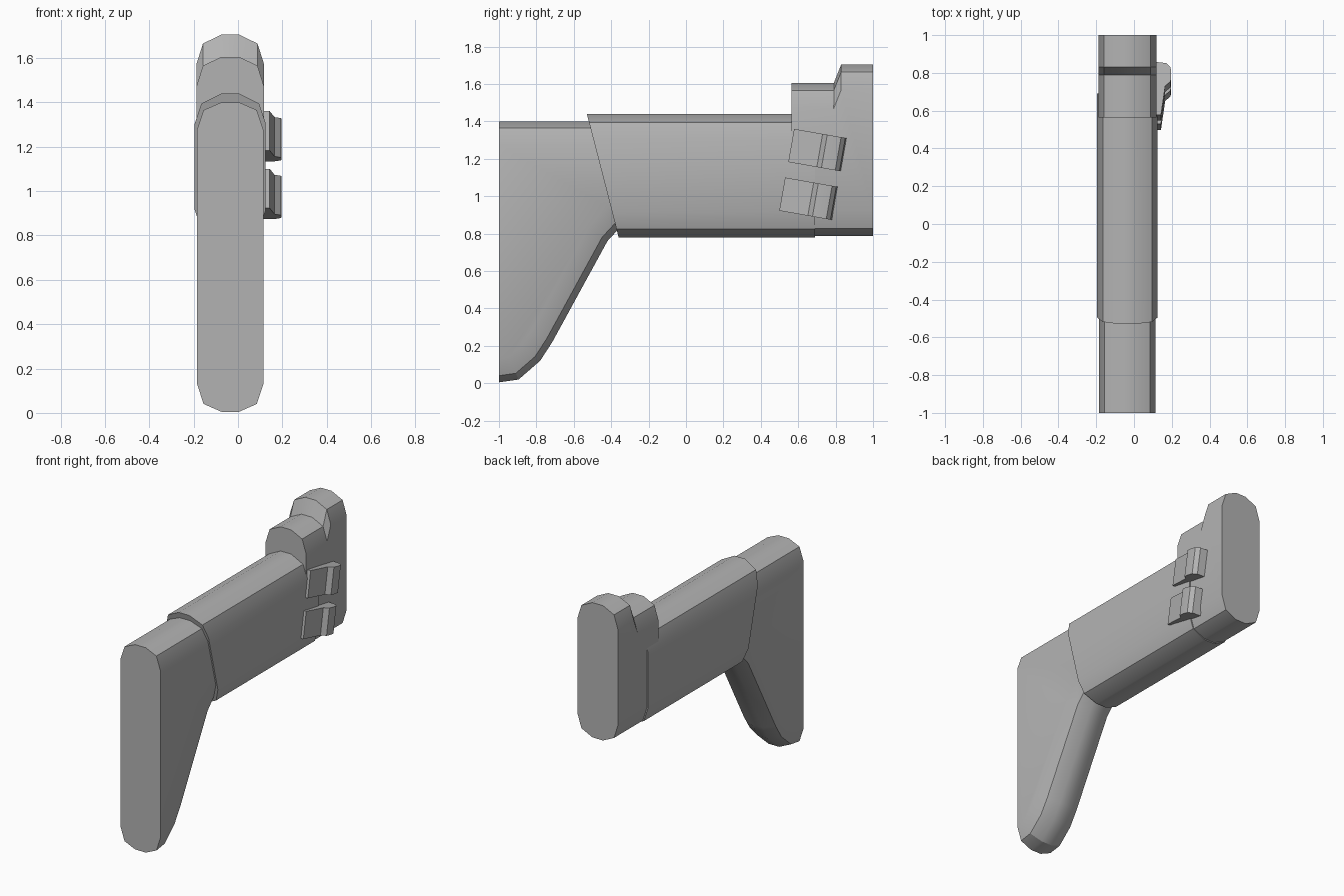
import bpy, bmesh, math
from mathutils import Vector
from mathutils.geometry import intersect_line_line_2d as _unused, normal

if "Cube" in bpy.data.objects:
    bpy.data.objects.remove(bpy.data.objects["Cube"])

grey = bpy.data.materials.new("matte grey")
grey.use_nodes = True
grey.diffuse_color = (0.45, 0.45, 0.45, 1)
grey.node_tree.nodes["Principled BSDF"].inputs["Base Color"].default_value = grey.diffuse_color

CENTRE = -0.035  # x of the body's middle plane


def inset(outline, weights, distance):
    """Move each edge of a counter-clockwise outline inward by weight * distance."""
    pts = [Vector(p) for p in outline]
    lines = []
    for i, p in enumerate(pts):
        d = (pts[(i + 1) % len(pts)] - p).normalized()
        lines.append((p + Vector((-d.y, d.x)) * weights[i] * distance, d))
    result = []
    for i in range(len(pts)):
        (a, da), (b, db) = lines[i - 1], lines[i]
        t = (b - a).cross(db) / da.cross(db)
        result.append(a + da * t)
    return result


def skin(name, layers):
    """Join equal rings of 3D points into a closed, smooth shaded solid."""
    bm = bmesh.new()
    rings = [[bm.verts.new(p) for p in ring] for ring in layers]
    n = len(rings[0])
    for a, b in zip(rings, rings[1:]):
        for i in range(n):
            j = (i + 1) % n
            bm.faces.new((a[i], a[j], b[j], b[i]))
    bm.faces.new(rings[0][::-1])
    bm.faces.new(rings[-1])
    bmesh.ops.recalc_face_normals(bm, faces=bm.faces)
    mesh = bpy.data.meshes.new(name)
    bm.to_mesh(mesh)
    bm.free()
    mesh.materials.append(grey)
    ob = bpy.data.objects.new(name, mesh)
    bpy.context.collection.objects.link(ob)
    bpy.ops.object.select_all(action="DESELECT")
    ob.select_set(True)
    bpy.context.view_layer.objects.active = ob
    bpy.ops.object.shade_smooth_by_angle(angle=math.radians(30))
    return ob


def rounded_slab(name, outline, weights, half, rim):
    """Side outline (y, z) thickened along x, with rounded top and bottom."""
    steps = [(-half, rim[1]), (0.03 - half, rim[0]), (-0.04, 0)]
    steps += [(-x, d) for x, d in reversed(steps)]
    skin(name, [[(CENTRE + x, p.x, p.y) for p in inset(outline, weights, d)]
                for x, d in steps])


# Shoulder stock with a curved toe
rounded_slab("stock",
             [(-1, 0.005), (-0.895, 0.02), (-0.78, 0.12), (-0.715, 0.22),
              (-0.42, 0.76), (-0.36, 0.825), (-0.2, 0.84), (-0.2, 1.4), (-1, 1.4)],
             [1, 1, 1, 1, 1, 1, 0, 1, 0], 0.15, (0.035, 0.125))

# Sleeve with a slanted front edge
rounded_slab("sleeve",
             [(-0.36, 0.78), (0.69, 0.78), (0.69, 1.44), (-0.53, 1.44)],
             [1, 0, 1, 0], 0.16, (0.045, 0.135))

# Stepped rear collar; the ramp keeps its height offset vertical
rounded_slab("rear_collar",
             [(0.565, 0.787), (1, 0.787), (1, 1.705), (0.83, 1.705),
              (0.79, 1.605), (0.565, 1.605)],
             [1, 0, 1, 0.371, 1, 0], 0.153, (0.04, 0.135))

# Two tilted latches on the left side
latch_profile = [(0, 0.11), (0, 0.143), (0.155, 0.165), (0.18, 0.194),
                 (0.215, 0.197), (0.255, 0.194), (0.278, 0.17), (0.285, 0.11)]
tilt = math.radians(-10)
along = Vector((0, math.cos(tilt), math.sin(tilt)))
across = Vector((0, math.sin(tilt), -math.cos(tilt)))
for name, y, z in (("upper_latch", 0.578, 1.36), ("lower_latch", 0.53, 1.1)):
    skin(name, [[Vector((x, y, z)) + along * t + across * w for t, x in latch_profile]
                for w in (0, 0.18)])
